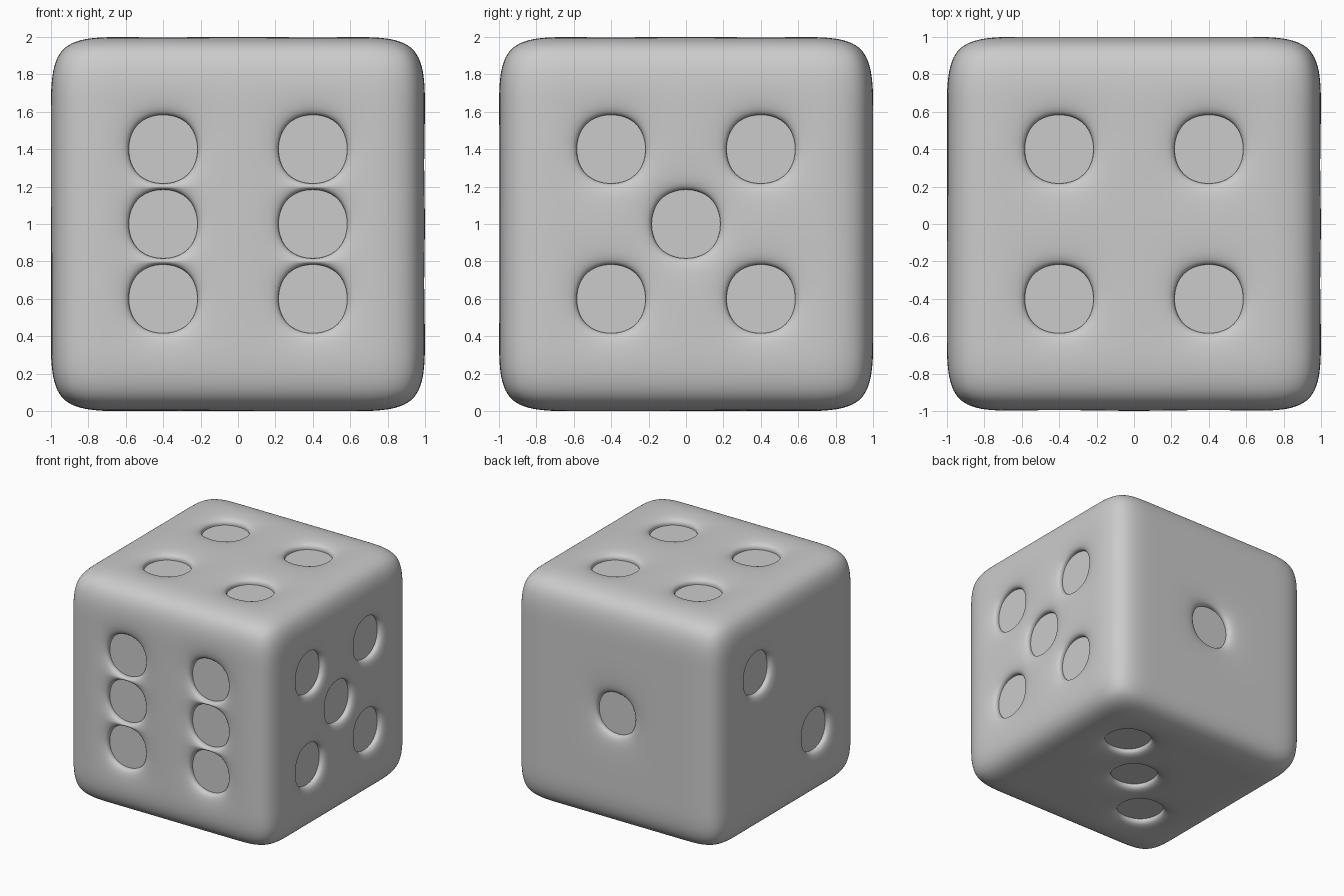
import bpy, bmesh
from mathutils import Vector

if "Cube" in bpy.data.objects:
    bpy.data.objects.remove(bpy.data.objects["Cube"])

CELL = 0.4      # each die side is a 5 x 5 grid of cells
DEPTH = 0.065   # pip recess

C = CELL
# pip cell centres per side: (axis, sign) -> positions on the two other axes
PIPS = {
    (1, -1): [(x, z) for x in (-C, C) for z in (-C, 0, C)],            # front: six
    (0, 1): [(y, z) for y in (-C, C) for z in (-C, C)] + [(0, 0)],     # right: five
    (2, 1): [(x, y) for x in (-C, C) for y in (-C, C)],                # top: four
    (2, -1): [(-C, -C), (0, 0), (C, C)],                               # bottom: three
    (0, -1): [(C, C), (-C, -C)],                                       # left: two
    (1, 1): [(0, 0)],                                                  # back: one
}

# gridded cube
bm = bmesh.new()
bmesh.ops.create_cube(bm, size=2)
bmesh.ops.subdivide_edges(bm, edges=bm.edges[:], cuts=4, use_grid_fill=True)
bm.normal_update()

# pick the pip cells
targets = []
for (axis, sign), cells in PIPS.items():
    for a, b in cells:
        p = [a, b]
        p.insert(axis, sign)
        targets.append(Vector(p))
faces = [f for f in bm.faces
         if any((f.calc_center_median() - t).length < 0.05 for t in targets)]

# sink each pip and keep its flat floor crisp
crease = bm.edges.layers.float.new("crease_edge")
for f in bmesh.ops.extrude_discrete_faces(bm, faces=faces)["faces"]:
    n = f.normal.copy()
    for v in f.verts:
        v.co -= n * DEPTH
    for e in f.edges:
        e[crease] = 1.0
        e.smooth = False
for f in bm.faces:
    f.smooth = True
for v in bm.verts:
    v.co.z += 1

mesh = bpy.data.meshes.new("die")
bm.to_mesh(mesh)
bm.free()
die = bpy.data.objects.new("die", mesh)
bpy.context.collection.objects.link(die)

# rounded edges and round pips
sub = die.modifiers.new("rounding", 'SUBSURF')
sub.levels = sub.render_levels = 4
